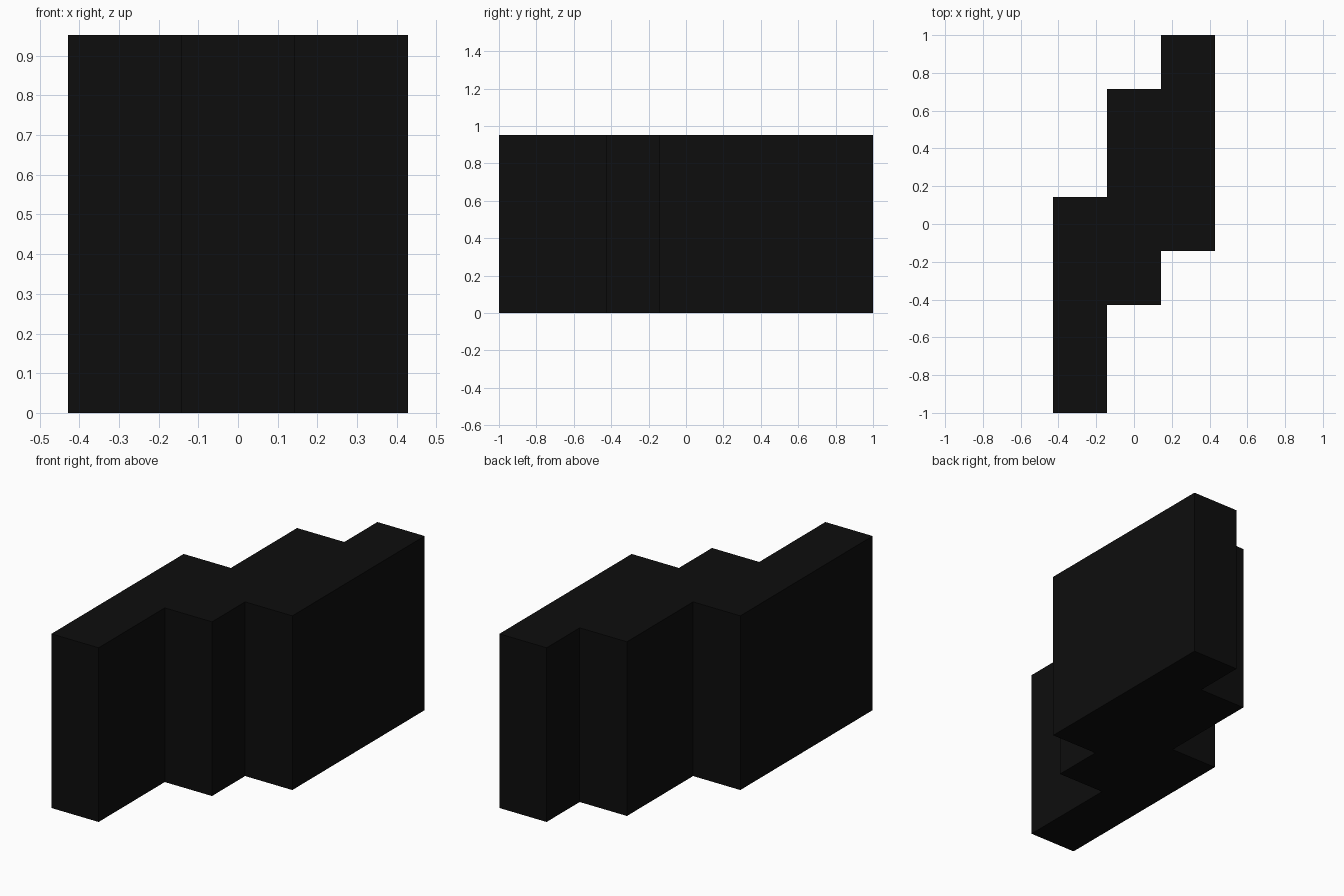
import bpy
import bmesh
from mathutils import Matrix, Vector

default = bpy.data.objects.get("Cube")
if default:
    bpy.data.objects.remove(default, do_unlink=True)

# Single flat colour
black = bpy.data.materials.new("near_black")
black.use_nodes = True
colour = (0.004, 0.004, 0.004, 1)
black.diffuse_color = colour
black.node_tree.nodes["Principled BSDF"].inputs["Base Color"].default_value = colour

UNIT = 1 / 7
WIDTH, LENGTH, HEIGHT = 2 * UNIT, 8 * UNIT, 0.952


def slab(name, x, y):
    """Upright block standing on the floor, centred on x, y."""
    bm = bmesh.new()
    size = Matrix.Diagonal((WIDTH, LENGTH, HEIGHT, 1))
    place = Matrix.Translation(Vector((x, y, HEIGHT / 2)))
    bmesh.ops.create_cube(bm, size=1, matrix=place @ size)
    mesh = bpy.data.meshes.new(name)
    bm.to_mesh(mesh)
    bm.free()
    mesh.materials.append(black)
    bpy.context.collection.objects.link(bpy.data.objects.new(name, mesh))


# Three equal slabs side by side, staggered from front to back
slab("right_slab", -WIDTH, -3 * UNIT)
slab("middle_slab", 0, UNIT)
slab("left_slab", WIDTH, 3 * UNIT)
